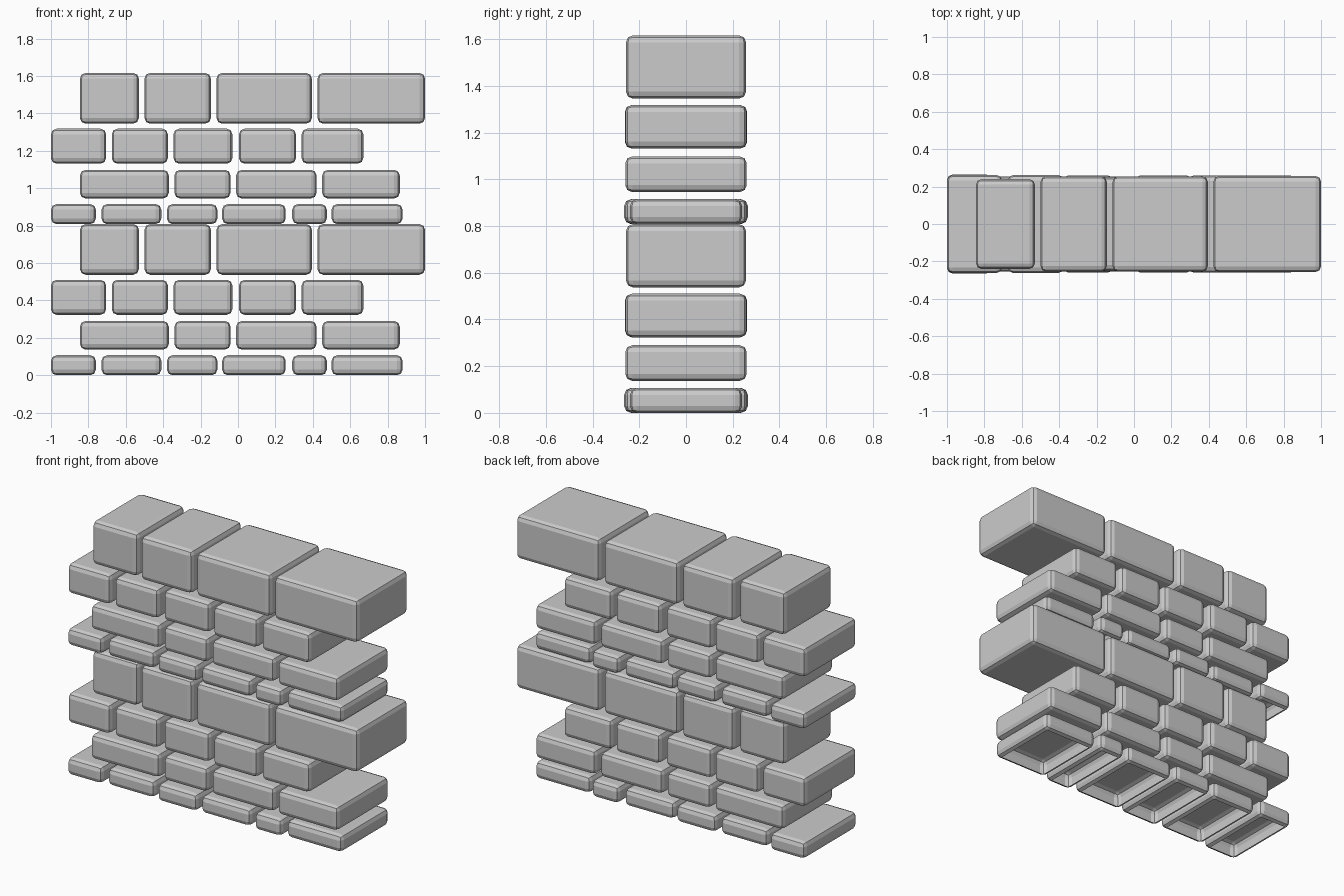
import bpy, bmesh
from mathutils import Matrix, Vector

if "Cube" in bpy.data.objects:
    bpy.data.objects.remove(bpy.data.objects["Cube"])

REPEAT = 0.808   # height of one four-course module
BEVEL = 0.03


def brick(name, x0, x1, half_depth, z0, z1, open_bottom):
    bm = bmesh.new()
    size = Vector((x1 - x0, 2 * half_depth, z1 - z0))
    centre = Vector(((x0 + x1) / 2, 0, (z0 + z1) / 2))
    bmesh.ops.create_cube(bm, size=1, matrix=Matrix.Translation(centre) @ Matrix.Diagonal(size).to_4x4())
    bmesh.ops.bevel(bm, geom=bm.edges[:], offset=BEVEL, offset_type='OFFSET',
                    segments=2, profile=0.5, affect='EDGES')
    bm.normal_update()
    if open_bottom:
        flat = [f for f in bm.faces if f.normal.z < -0.99]
        bmesh.ops.delete(bm, geom=flat, context='FACES')
    mesh = bpy.data.meshes.new(name)
    bm.to_mesh(mesh)
    bm.free()
    bpy.context.collection.objects.link(bpy.data.objects.new(name, mesh))


# Courses: name, bottom, top, open underside, bricks as (left, right, half depth)
courses = [
    ("thin_brick", 0.0, 0.107, True,
     [(-1.0, -0.76, 0.265), (-0.73, -0.41, 0.25), (-0.38, -0.11, 0.26),
      (-0.085, 0.255, 0.25), (0.29, 0.475, 0.26), (0.50, 0.88, 0.24)]),
    ("long_brick", 0.137, 0.29, False,
     [(-0.845, -0.37, 0.255), (-0.34, -0.04, 0.255), (-0.01, 0.42, 0.255), (0.45, 0.865, 0.26)]),
    ("medium_brick", 0.323, 0.51, False,
     [(-1.0, -0.705, 0.262), (-0.675, -0.375, 0.262), (-0.345, -0.03, 0.25),
      (0.005, 0.31, 0.26), (0.34, 0.67, 0.26)]),
    ("large_block", 0.537, 0.808, False,
     [(-0.845, -0.53, 0.24), (-0.50, -0.145, 0.255), (-0.115, 0.395, 0.255), (0.425, 1.0, 0.257)]),
]

# Two stacked modules
for level in range(2):
    dz = level * REPEAT
    for name, z0, z1, is_open, bricks in courses:
        for i, (x0, x1, d) in enumerate(bricks):
            brick(f"{name}_{level + 1}_{i + 1}", x0, x1, d, z0 + dz, z1 + dz, is_open)
